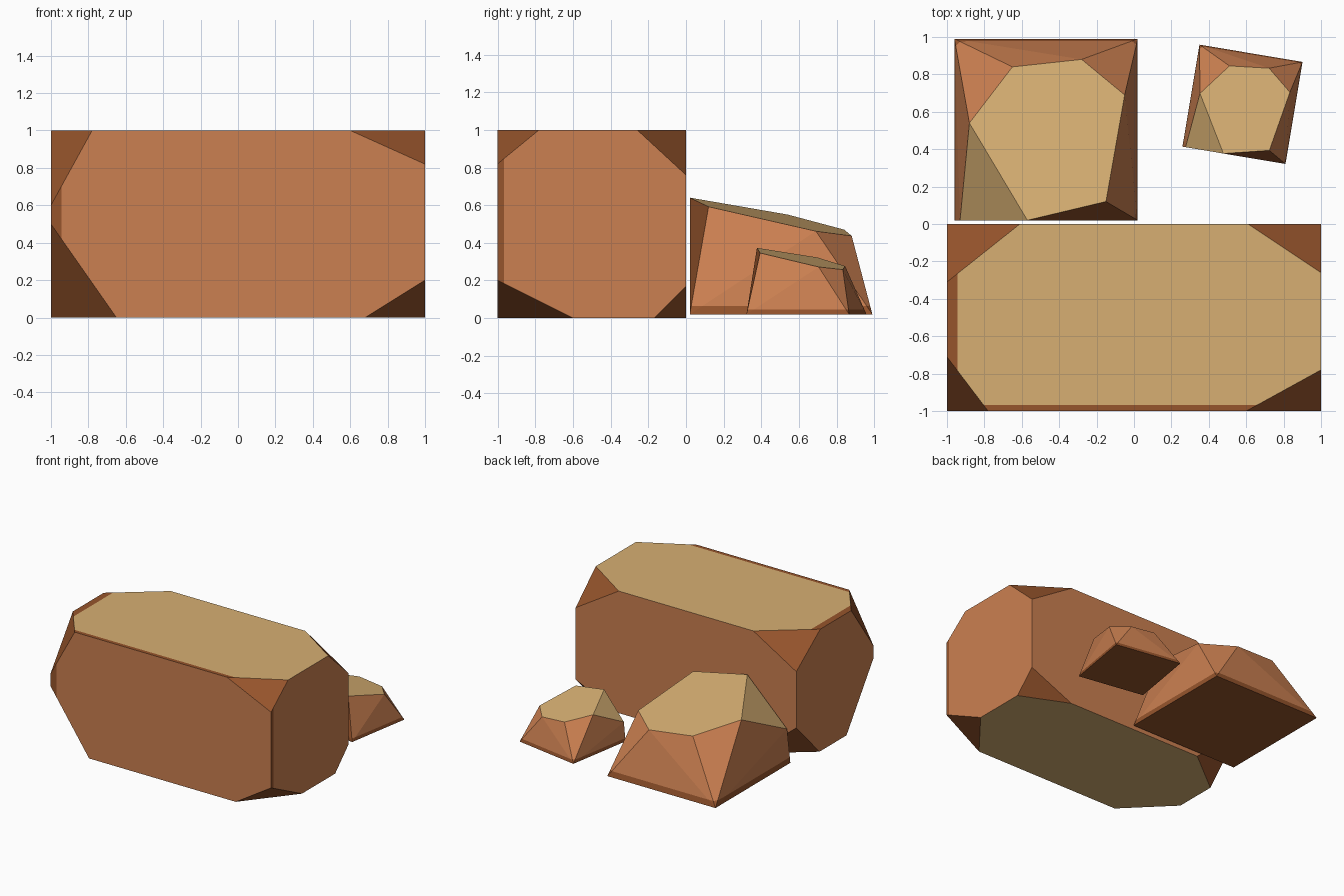
import bpy, bmesh, math
from mathutils import Vector, Matrix

if "Cube" in bpy.data.objects:
    bpy.data.objects.remove(bpy.data.objects["Cube"])

def material(name, col):
    m = bpy.data.materials.new(name)
    m.diffuse_color = (*col, 1)
    m.use_nodes = True
    m.node_tree.nodes["Principled BSDF"].inputs["Base Color"].default_value = m.diffuse_color
    return m

MATS = [material("sand_top", (0.68, 0.43, 0.17)),
        material("sienna_side", (0.60, 0.216, 0.082)),
        material("dark_brown_edge", (0.305, 0.089, 0.025))]
TAN, SIENNA, BROWN = 0, 1, 2

def hull_object(name, points, cuts, rule):
    """Convex rock from points, sliced along colour borders, coloured by a rule."""
    bm = bmesh.new()
    for p in points:
        bm.verts.new(p)
    bmesh.ops.convex_hull(bm, input=bm.verts[:])
    bmesh.ops.dissolve_limit(bm, angle_limit=math.radians(2),
                             verts=bm.verts[:], edges=bm.edges[:])
    for co, no in cuts:
        bmesh.ops.bisect_plane(bm, geom=bm.verts[:] + bm.edges[:] + bm.faces[:],
                               plane_co=co, plane_no=no, dist=1e-5)
    bmesh.ops.recalc_face_normals(bm, faces=bm.faces[:])
    bm.normal_update()
    for f in bm.faces:
        f.material_index = rule(f.normal, f.calc_center_median())
    me = bpy.data.meshes.new(name)
    bm.to_mesh(me)
    bm.free()
    for m in MATS:
        me.materials.append(m)
    ob = bpy.data.objects.new(name, me)
    bpy.context.collection.objects.link(ob)
    return ob

# Long boulder: a box with every corner chipped by (dx, dy, dz)
chips = {(-1, -1, 1): (.22, .29, .40), (1, -1, 1): (.40, .22, .18),
         (-1, -1, 0): (.35, .35, .50), (1, -1, 0): (.32, .40, .20),
         (-1, 0, 1): (.39, .31, .23), (1, 0, 1): (.39, .26, .24),
         (-1, 0, 0): (.38, .30, .31), (1, 0, 0): (.385, .17, .17)}
pts = []
for (x, y, z), (dx, dy, dz) in chips.items():
    sx, sy, sz = -x, (1 if y == -1 else -1), (-1 if z else 1)
    pts += [(x + sx * dx, y, z), (x, y + sy * dy, z), (x, y, z + sz * dz)]

def boulder_colour(n, c):
    if max(abs(n.x), abs(n.y), abs(n.z)) < 0.99:
        return BROWN                      # chipped corners
    if n.z < -0.9:
        return TAN
    if n.z > 0.9:                         # worn rims on top
        return BROWN if c.x < -0.95 or c.y < -0.97 else TAN
    if n.y < -0.9 and c.x < -0.94 or n.x > 0.9 and c.y < -0.97:
        return BROWN                      # worn front corner edges
    return SIENNA

hull_object("long_boulder", pts,
            [((-.945, 0, 0), (1, 0, 0)), ((0, -.968, 0), (0, 1, 0))], boulder_colour)

# Tapered stone with a slanted six-sided top, used at two sizes
stone = [(-.96, .02, .02), (.02, .02, .02), (.02, .99, .02), (-.96, .99, .02),
         (-.93, .02, .29),
         (-.57, .02, .64), (-.15, .12, .592), (-.05, .69, .462),
         (-.28, .88, .437), (-.65, .84, .470), (-.88, .54, .550)]
centre = Vector((-.47, .505, .02))
local = [Vector(p) - centre for p in stone]

def stone_colour(n, c):
    if n.z > 0.9 or (n.x < -0.5 and n.y < -0.1 and n.z > 0.2):
        return TAN                        # slanted top and its side facet
    if c.z < 0.045 or n.y < -0.8:
        return BROWN                      # underside, base rim, front facet
    return SIENNA

for name, pos, scale, rot in (("large_stone", centre, 1, 0),
                              ("small_stone", (.58, .64, .02), .57, -9.5)):
    ob = hull_object(name, local, [((0, 0, .045), (0, 0, 1))], stone_colour)
    ob.data.transform(Matrix.Translation(pos) @ Matrix.Rotation(math.radians(rot), 4, 'Z')
                      @ Matrix.Scale(scale, 4))
